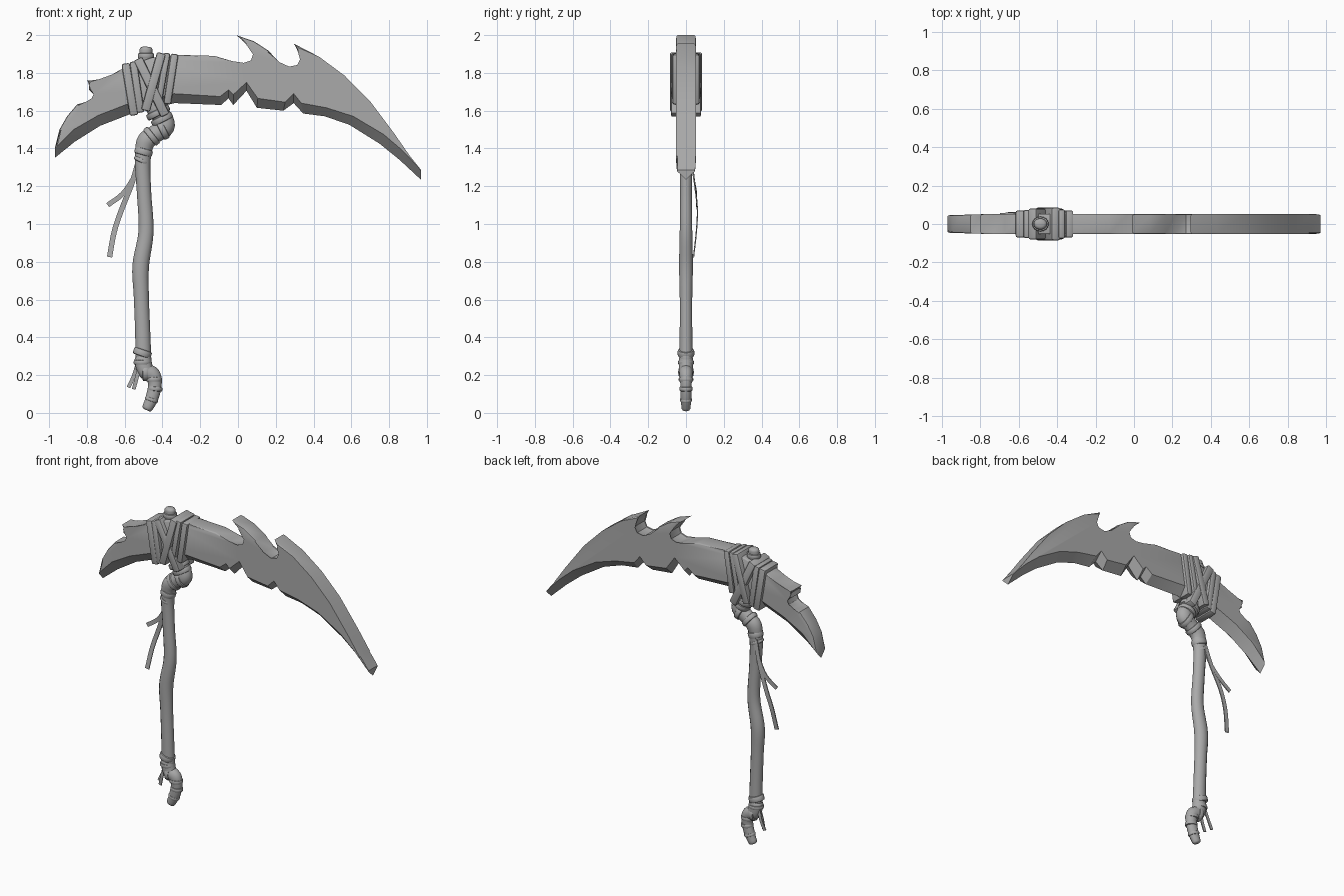
import bpy, bmesh, math
from mathutils import Vector, Matrix

if "Cube" in bpy.data.objects:
    bpy.data.objects.remove(bpy.data.objects["Cube"])

grey = bpy.data.materials.new("weathered grey")
grey.diffuse_color = (0.4, 0.4, 0.4, 1)
grey.use_nodes = True
grey.node_tree.nodes["Principled BSDF"].inputs["Base Color"].default_value = grey.diffuse_color


def finish(bm, name, angle=35):
    bmesh.ops.recalc_face_normals(bm, faces=bm.faces[:])
    me = bpy.data.meshes.new(name)
    bm.to_mesh(me)
    bm.free()
    ob = bpy.data.objects.new(name, me)
    bpy.context.collection.objects.link(ob)
    me.materials.append(grey)
    bpy.ops.object.select_all(action='DESELECT')
    ob.select_set(True)
    bpy.context.view_layer.objects.active = ob
    bpy.ops.object.shade_smooth_by_angle(angle=math.radians(angle))
    return ob


def smooth_path(pts, n=5):
    """Catmull-Rom interpolation of tuples."""
    p = [Vector(q) for q in pts]
    p = [2 * p[0] - p[1]] + p + [2 * p[-1] - p[-2]]
    out = []
    for i in range(1, len(p) - 2):
        a, b, c, d = p[i - 1:i + 3]
        for k in range(n):
            t = k / n
            out.append(0.5 * (2 * b + (c - a) * t + (2 * a - 5 * b + 4 * c - d) * t * t
                              + (3 * b - a - 3 * c + d) * t ** 3))
    return out + [p[-2]]


def tube(name, pts, ysc=0.85, sides=14):
    """Round limb along (x, z, radius) points, with rounded ends."""
    path = smooth_path(pts)
    bm = bmesh.new()
    rings = []
    last = len(path) - 1
    for i, q in enumerate(path):
        d = path[min(i + 1, last)] - path[max(i - 1, 0)]
        d = Vector((d.x, 0, d.y)).normalized()
        n = Vector((d.z, 0, -d.x))
        c = Vector((q.x, 0, q.y))
        r = q.z
        steps = [(0, 1)]
        if i == 0:
            steps = [(-0.4, 0.55), (-0.25, 0.85), (0, 1)]
        if i == last:
            steps = [(0, 1), (0.25, 0.85), (0.4, 0.55)]
        for off, s in steps:
            rings.append([bm.verts.new(c + d * off * r + s * r * (
                n * math.cos(a) + Vector((0, ysc * math.sin(a), 0))))
                for a in (2 * math.pi * k / sides for k in range(sides))])
    for a, b in zip(rings, rings[1:]):
        for k in range(sides):
            j = (k + 1) % sides
            bm.faces.new((a[k], a[j], b[j], b[k]))
    bm.faces.new(rings[0])
    bm.faces.new(rings[-1])
    return finish(bm, name, 50)


def frame(a, b):
    d = Vector((b[0] - a[0], 0, b[1] - a[1]))
    length = d.length
    d.normalize()
    n = Vector((d.z, 0, -d.x))
    m = Matrix((n, Vector((0, 1, 0)), d)).transposed().to_4x4()
    m.translation = Vector(((a[0] + b[0]) / 2, 0, (a[1] + b[1]) / 2))
    return m, length


def strap(name, a, b, width, depth):
    """Flat band wound over the blade from a to b."""
    m, length = frame(a, b)
    bm = bmesh.new()
    bmesh.ops.create_cube(bm, size=1, matrix=m @ Matrix.Diagonal((width, 2 * depth, length, 1)))
    bmesh.ops.bevel(bm, geom=bm.edges[:], offset=0.01, segments=2, affect='EDGES', profile=0.5)
    finish(bm, name)


def ring(name, a, b, r, ysc=0.9):
    """Band wound round the handle, axis from a to b."""
    m, length = frame(a, b)
    bm = bmesh.new()
    bmesh.ops.create_cone(bm, cap_ends=True, segments=16, radius1=r, radius2=r, depth=length,
                          matrix=m @ Matrix.Diagonal((1, ysc, 1, 1)))
    caps = [e for e in bm.edges if any(len(f.verts) > 4 for f in e.link_faces)]
    bmesh.ops.bevel(bm, geom=caps, offset=0.008, segments=2, affect='EDGES', profile=0.5)
    finish(bm, name)


def ribbon(name, pts, width):
    """Loose strap end hanging along (x, y, z) points."""
    path = smooth_path(pts, 4)
    bm = bmesh.new()
    rows = []
    for i, q in enumerate(path):
        d = path[min(i + 1, len(path) - 1)] - path[max(i - 1, 0)]
        n = Vector((d.z, 0, -d.x)).normalized() * width / 2
        rows.append([bm.verts.new(q + s * n + Vector((0, t, 0)))
                     for s, t in ((-1, -.003), (1, -.003), (1, .003), (-1, .003))])
    for a, b in zip(rows, rows[1:]):
        for k in range(4):
            bm.faces.new((a[k], a[(k + 1) % 4], b[(k + 1) % 4], b[k]))
    bm.faces.new(rows[0])
    bm.faces.new(rows[-1])
    finish(bm, name)


# Blade: barbed back, flat cheeks, V-ground lower edge
back = [(-.97, 1.40), (-.945, 1.50), (-.905, 1.57), (-.85, 1.635), (-.80, 1.64), (-.768, 1.66),
        (-.755, 1.69), (-.79, 1.71), (-.78, 1.735), (-.80, 1.76), (-.735, 1.758), (-.67, 1.79),
        (-.59, 1.835), (-.46, 1.88), (-.31, 1.895), (-.125, 1.89), (-.03, 1.862), (.03, 1.845),
        (.075, 1.86), (.088, 1.90), (.05, 1.955), (-.01, 2.0), (.085, 1.967), (.165, 1.915),
        (.215, 1.85), (.27, 1.825), (.32, 1.835), (.337, 1.87), (.325, 1.912), (.295, 1.955),
        (.43, 1.885), (.565, 1.785), (.695, 1.655), (.83, 1.475), (.91, 1.36), (.97, 1.285)]
grind = [(-.87, 1.50), (-.74, 1.575), (-.585, 1.635), (-.34, 1.69), (-.095, 1.675), (-.05, 1.71),
         (-.025, 1.685), (.045, 1.75), (.105, 1.665), (.25, 1.645), (.295, 1.69), (.335, 1.64),
         (.47, 1.615), (.61, 1.57), (.77, 1.475), (.87, 1.39)]
edge = [(-.97, 1.35), (-.865, 1.435), (-.73, 1.52), (-.575, 1.58), (-.335, 1.64), (-.09, 1.63),
        (-.05, 1.665), (-.025, 1.63), (.045, 1.705), (.10, 1.615), (.24, 1.60), (.295, 1.64),
        (.345, 1.585), (.46, 1.57), (.59, 1.525), (.75, 1.425), (.855, 1.34), (.968, 1.235)]
bm = bmesh.new()
low = [bm.verts.new((x, 0, z)) for x, z in edge]
spines = []
for s in (-1, 1):
    def add(p):
        return bm.verts.new((p[0], s * (0.053 - 0.03 * max(0, -p[0] - .72)), p[1]))
    up = [add(p) for p in back]
    mid = [add(p) for p in grind]
    bm.faces.new(up + mid[::-1])
    line = [up[0]] + mid + [up[-1]]
    for k in range(len(low) - 1):
        bm.faces.new((line[k], line[k + 1], low[k + 1], low[k]))
    spines.append(up)
f, b = spines
for k in range(len(f) - 1):
    bm.faces.new((f[k], f[k + 1], b[k + 1], b[k]))
bm.faces.new((f[0], b[0], low[0]))
bm.faces.new((f[-1], b[-1], low[-1]))
rim = [bm.edges.get((u[k], u[k + 1])) for u in spines for k in range(len(u) - 1)]
bmesh.ops.bevel(bm, geom=rim, offset=0.008, segments=2, affect='EDGES', profile=0.5,
                clamp_overlap=True)
finish(bm, "blade", 32)

# Handle: crooked stick, curled foot, and neck passing through the blade
tube("handle_stick", [(-.50, .26, .042), (-.505, .44, .04), (-.512, .62, .04), (-.515, .78, .044),
                      (-.487, .96, .04), (-.497, 1.16, .038), (-.505, 1.32, .041),
                      (-.495, 1.42, .046)])
tube("handle_foot", [(-.48, .025, .028), (-.455, .08, .034), (-.44, .15, .036), (-.452, .20, .042),
                     (-.49, .225, .044), (-.505, .29, .044)])
tube("handle_neck", [(-.505, 1.38, .042), (-.485, 1.44, .05), (-.44, 1.475, .047),
                     (-.39, 1.515, .054), (-.40, 1.565, .05), (-.44, 1.62, .05),
                     (-.475, 1.74, .045), (-.487, 1.88, .036), (-.487, 1.925, .034)])
ring("neck_cap_band", (-.487, 1.875), (-.487, 1.905), .043)

# Straps wound over the blade
for i, (p, q, w, d) in enumerate([
        ((-.595, 1.85), (-.55, 1.575), .045, .070), ((-.555, 1.86), (-.515, 1.59), .04, .074),
        ((-.53, 1.875), (-.385, 1.575), .05, .080), ((-.405, 1.905), (-.49, 1.60), .048, .085),
        ((-.375, 1.905), (-.425, 1.62), .035, .076), ((-.335, 1.90), (-.375, 1.635), .04, .071)]):
    strap(f"blade_strap_{i + 1}", p, q, w, d)

# Bands wound round the neck and the foot
for i, (p, q, r) in enumerate([
        ((-.43, 1.605), (-.415, 1.575), .066), ((-.41, 1.57), (-.395, 1.54), .060),
        ((-.415, 1.495), (-.385, 1.51), .058), ((-.47, 1.455), (-.445, 1.475), .055),
        ((-.505, 1.365), (-.495, 1.40), .048), ((-.515, 1.325), (-.505, 1.345), .044)]):
    ring(f"neck_band_{i + 1}", p, q, r)
for i, (p, q, r) in enumerate([
        ((-.512, .30), (-.50, .335), .049), ((-.505, .255), (-.505, .28), .047),
        ((-.505, .215), (-.475, .215), .047), ((-.445, .165), (-.445, .19), .043),
        ((-.44, .115), (-.438, .14), .039), ((-.462, .06), (-.455, .08), .036)]):
    ring(f"foot_band_{i + 1}", p, q, r)

# Loose strap ends
ribbon("hanging_strap_short", [(-.52, .03, 1.34), (-.55, .04, 1.25), (-.61, .055, 1.16),
                               (-.69, .055, 1.10)], .026)
ribbon("hanging_strap_long", [(-.52, .03, 1.36), (-.56, .045, 1.22), (-.615, .06, 1.08),
                              (-.655, .055, .96), (-.68, .04, .825)], .028)
ribbon("foot_strap_left", [(-.53, .01, .27), (-.55, .02, .20), (-.58, .02, .135)], .02)
ribbon("foot_strap_right", [(-.52, -.01, .25), (-.535, -.015, .19), (-.552, -.01, .125)], .02)
